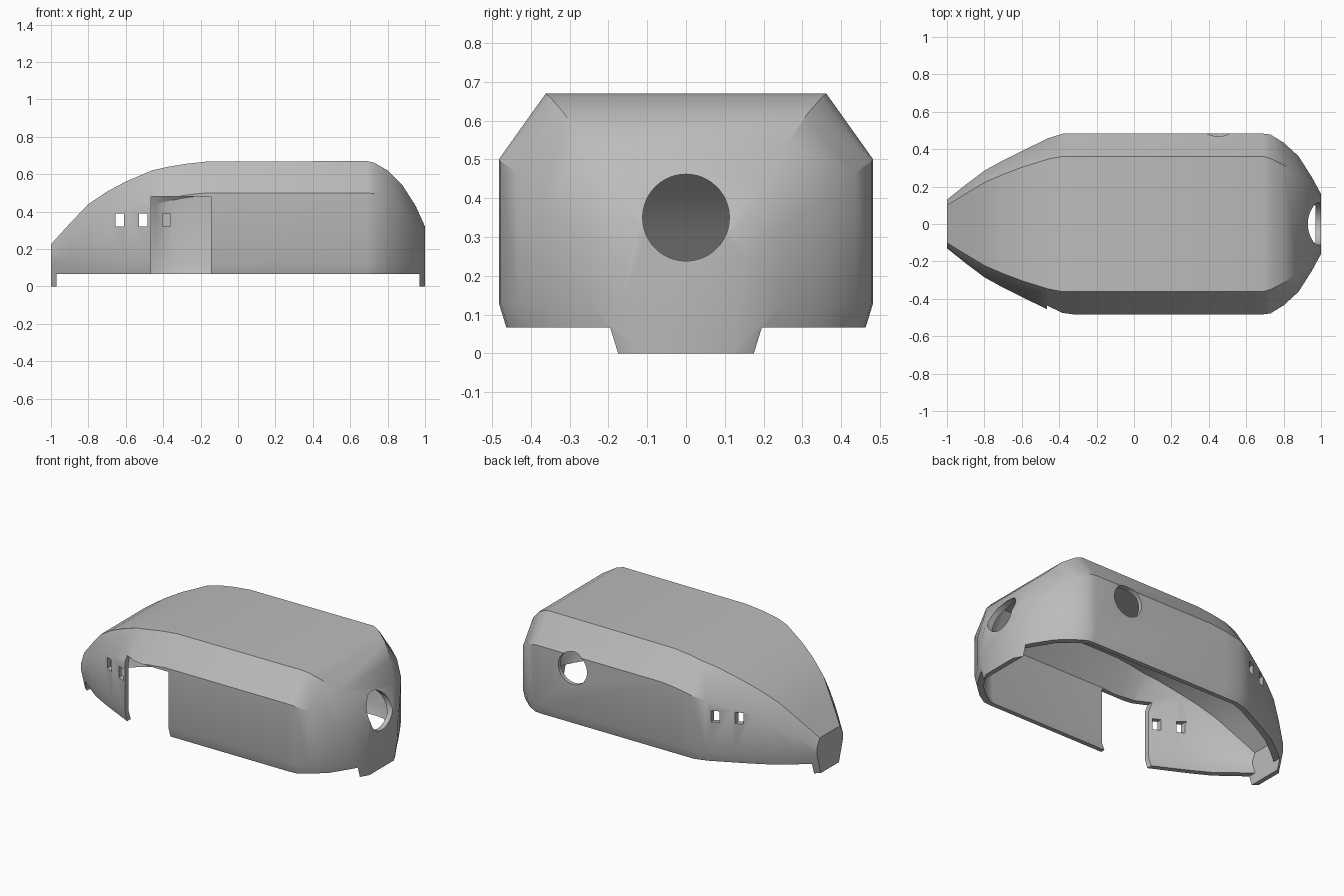
import bpy, bmesh, math
from mathutils import Matrix

if "Cube" in bpy.data.objects:
    bpy.data.objects.remove(bpy.data.objects["Cube"])

# x, side half-width, roof half-width, shoulder height, roof height
SECTIONS = [
    (-1.00, .130, .100, .170, .225), (-.90, .210, .162, .255, .335),
    (-.80, .285, .222, .325, .440), (-.70, .340, .265, .375, .507),
    (-.60, .390, .303, .410, .560), (-.46, .458, .347, .450, .620),
    (-.38, .483, .362, .470, .638), (-.28, .483, .362, .488, .655),
    (-.17, .483, .362, .500, .667), (.69, .483, .362, .500, .670),
    (.73, .478, .350, .495, .660), (.80, .435, .315, .465, .620),
    (.88, .362, .260, .400, .540), (.95, .252, .195, .325, .430),
    (1.00, .160, .125, .240, .320)]
WALL = .025

grey = bpy.data.materials.new("plain grey")
grey.diffuse_color = (.5, .5, .5, 1)
grey.use_nodes = True
grey.node_tree.nodes["Principled BSDF"].inputs["Base Color"].default_value = grey.diffuse_color


def add_object(name, bm):
    bmesh.ops.recalc_face_normals(bm, faces=bm.faces)
    mesh = bpy.data.meshes.new(name)
    bm.to_mesh(mesh)
    bm.free()
    mesh.materials.append(grey)
    obj = bpy.data.objects.new(name, mesh)
    bpy.context.collection.objects.link(obj)
    return obj


def loft(name, inset):
    """Closed hull through all sections, shrunk by the wall thickness."""
    bm = bmesh.new()
    rings = []
    for x, side, roof, shoulder, top in SECTIONS:
        x *= 1 - inset * 1.2
        side -= inset
        roof -= inset * .6
        half = [(side - .04 - inset, -inset * 2), (side, .13),
                (side, shoulder - inset * .5), (roof, top - inset)]
        loop = half + [(-y, z) for y, z in reversed(half)]
        rings.append([bm.verts.new((x, y, z)) for y, z in loop])
    n = len(rings[0])
    for a, b in zip(rings, rings[1:]):
        for i in range(n):
            j = (i + 1) % n
            bm.faces.new((a[i], a[j], b[j], b[i]))
    bm.faces.new(rings[0])
    bm.faces.new(rings[-1])
    return add_object(name, bm)


def box(name, x0, x1, y0, y1, z0, z1):
    bm = bmesh.new()
    bmesh.ops.create_cube(bm, size=1)
    for v in bm.verts:
        v.co = ((x0 + x1) / 2 + v.co.x * (x1 - x0),
                (y0 + y1) / 2 + v.co.y * (y1 - y0),
                (z0 + z1) / 2 + v.co.z * (z1 - z0))
    return add_object(name, bm)


def cylinder(name, centre, radius, depth, axis):
    bm = bmesh.new()
    bmesh.ops.create_cone(bm, cap_ends=True, segments=48, radius1=radius,
                          radius2=radius, depth=depth,
                          matrix=Matrix.Translation(centre) @ Matrix.Rotation(math.pi / 2, 4, axis))
    return add_object(name, bm)


# Hull and everything removed from it
shell = loft("body_shell", 0)
cutters = [
    loft("interior_cutter", WALL),
    box("underside_cutter", -.97, .97, -1, 1, -.2, .067),       # leaves the two end tabs
    box("door_cutter", -.465, -.145, -1, -.2, -.1, .48),
    box("window_cutter_1", -.655, -.61, -1, 1, .32, .39),
    box("window_cutter_2", -.53, -.485, -1, 1, .32, .39),
    box("blind_window_cutter", -.405, -.36, .40, .468, .32, .39),
    cylinder("end_hole_cutter", (.95, 0, .35), .112, .5, 'Y'),
    cylinder("side_hole_cutter", (.45, .45, .42), .10, .3, 'X'),
]
for c in cutters:
    mod = shell.modifiers.new(c.name, 'BOOLEAN')
    mod.operation = 'DIFFERENCE'
    mod.solver = 'EXACT'
    mod.object = c

# Bake the cuts and discard the helpers
bpy.context.view_layer.update()
baked = bpy.data.meshes.new_from_object(
    shell.evaluated_get(bpy.context.evaluated_depsgraph_get()))
shell.modifiers.clear()
shell.data = baked
for c in cutters:
    bpy.data.objects.remove(c)
baked.materials.clear()
baked.materials.append(grey)
for p in baked.polygons:
    p.material_index = 0

# Smooth panels, crisp creases
bpy.context.view_layer.objects.active = shell
shell.select_set(True)
bpy.ops.object.shade_smooth_by_angle(angle=math.radians(30))
